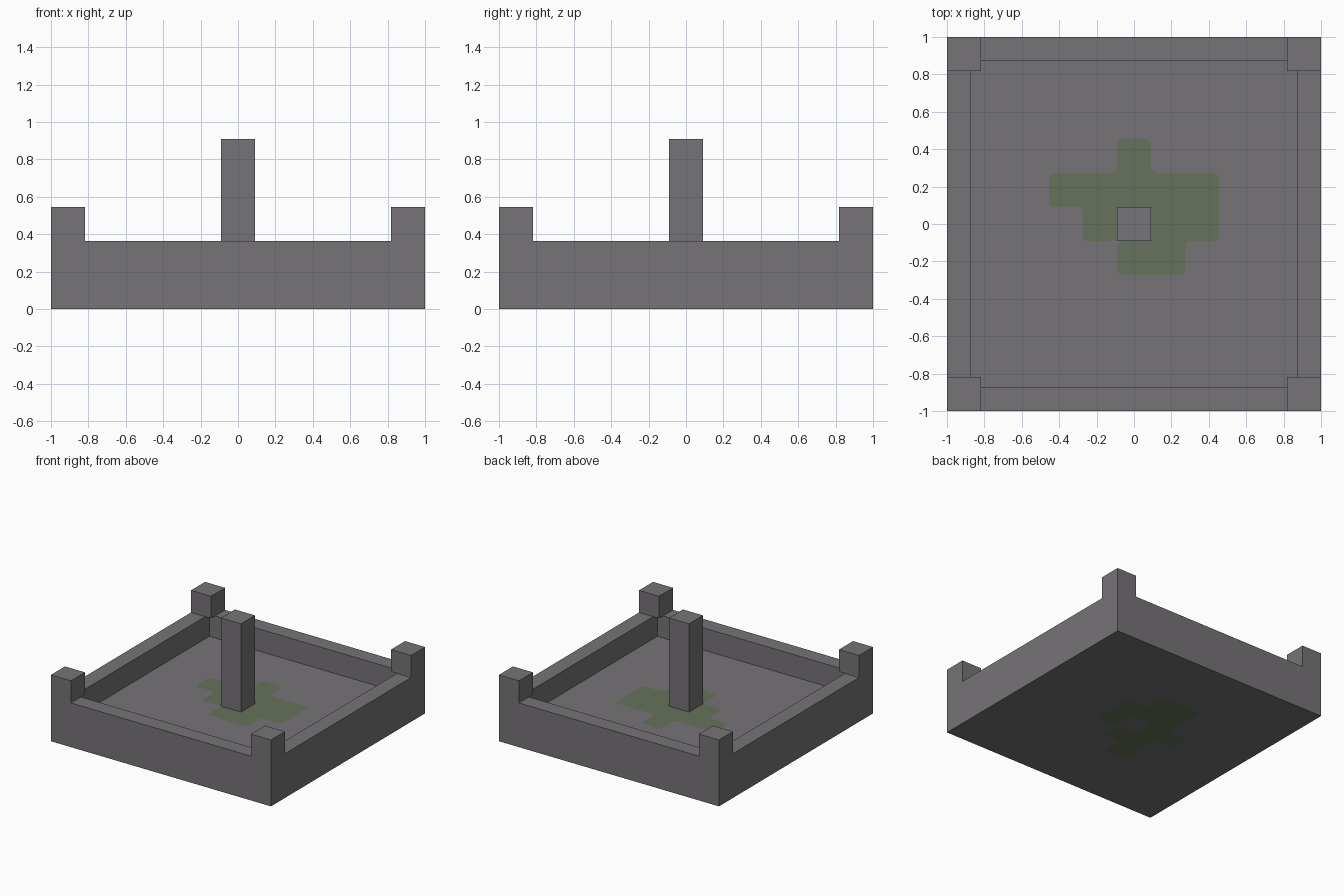
import bpy
import bmesh
from mathutils import Matrix, Vector

if "Cube" in bpy.data.objects:
    bpy.data.objects.remove(bpy.data.objects["Cube"], do_unlink=True)

U = 2 / 11  # one block


def material(name, colour):
    mat = bpy.data.materials.new(name)
    mat.use_nodes = True
    mat.diffuse_color = (*colour, 1)
    mat.node_tree.nodes["Principled BSDF"].inputs["Base Color"].default_value = (*colour, 1)
    return mat


stone = material("grey stone", (0.18, 0.172, 0.182))
moss = material("moss green", (0.135, 0.168, 0.107))


def finish(name, bm, mat):
    mesh = bpy.data.meshes.new(name)
    bm.to_mesh(mesh)
    bm.free()
    mesh.materials.append(mat)
    obj = bpy.data.objects.new(name, mesh)
    bpy.context.collection.objects.link(obj)
    return obj


def block(bm, low, high):
    low, high = Vector(low) * U, Vector(high) * U
    fit = Matrix.Translation((low + high) / 2) @ Matrix.Diagonal((*(high - low), 1))
    bmesh.ops.create_cube(bm, size=1, matrix=fit)


# Square tray: a slab with its top inset and sunk to leave the rim
bm = bmesh.new()
block(bm, (-5.5, -5.5, 0), (5.5, 5.5, 2))
top = max(bm.faces, key=lambda f: f.calc_center_median().z)
bmesh.ops.inset_region(bm, faces=[top], thickness=U)
sunk = bmesh.ops.extrude_face_region(bm, geom=[top])["geom"]
bmesh.ops.translate(bm, vec=(0, 0, -U), verts=[v for v in sunk if isinstance(v, bmesh.types.BMVert)])
if top.is_valid:
    bmesh.ops.delete(bm, geom=[top], context="FACES_ONLY")
bmesh.ops.recalc_face_normals(bm, faces=bm.faces)
finish("tray", bm, stone)

# Corner posts standing on the rim
bm = bmesh.new()
block(bm, (4.5, 4.5, 2), (5.5, 5.5, 3))
posts = finish("corner_posts", bm, stone)
mirror = posts.modifiers.new("mirror", "MIRROR")
mirror.use_axis = (True, True, False)
mirror.use_mirror_merge = False

# Central pillar
bm = bmesh.new()
block(bm, (-0.5, -0.5, 1), (0.5, 0.5, 5))
finish("pillar", bm, stone)

# Moss patch outline in blocks, wrapping around the pillar
OUTLINE = [(-.5, -.5), (-.5, -1.5), (1.5, -1.5), (1.5, -.5), (2.5, -.5), (2.5, 1.5),
           (.5, 1.5), (.5, 2.5), (-.5, 2.5), (-.5, 1.5), (-2.5, 1.5), (-2.5, .5),
           (-1.5, .5), (-1.5, -.5), (-.5, -.5), (-.5, .5), (.5, .5), (.5, -.5)]


def moss_patch(name, z, turned_under):
    bm = bmesh.new()
    points = [(-y, x) if turned_under else (x, y) for x, y in OUTLINE]
    face = bm.faces.new([bm.verts.new((x * U, y * U, z)) for x, y in points])
    bmesh.ops.bevel(bm, geom=bm.verts[:], offset=0.03, segments=3, profile=0.5, affect="VERTICES")
    for face in bm.faces:
        face.normal_update()
        if (face.normal.z < 0) != turned_under:
            face.normal_flip()
    bmesh.ops.triangulate(bm, faces=bm.faces[:])
    finish(name, bm, moss)


moss_patch("floor_moss", U + 0.002, False)
moss_patch("underside_moss", -0.002, True)
